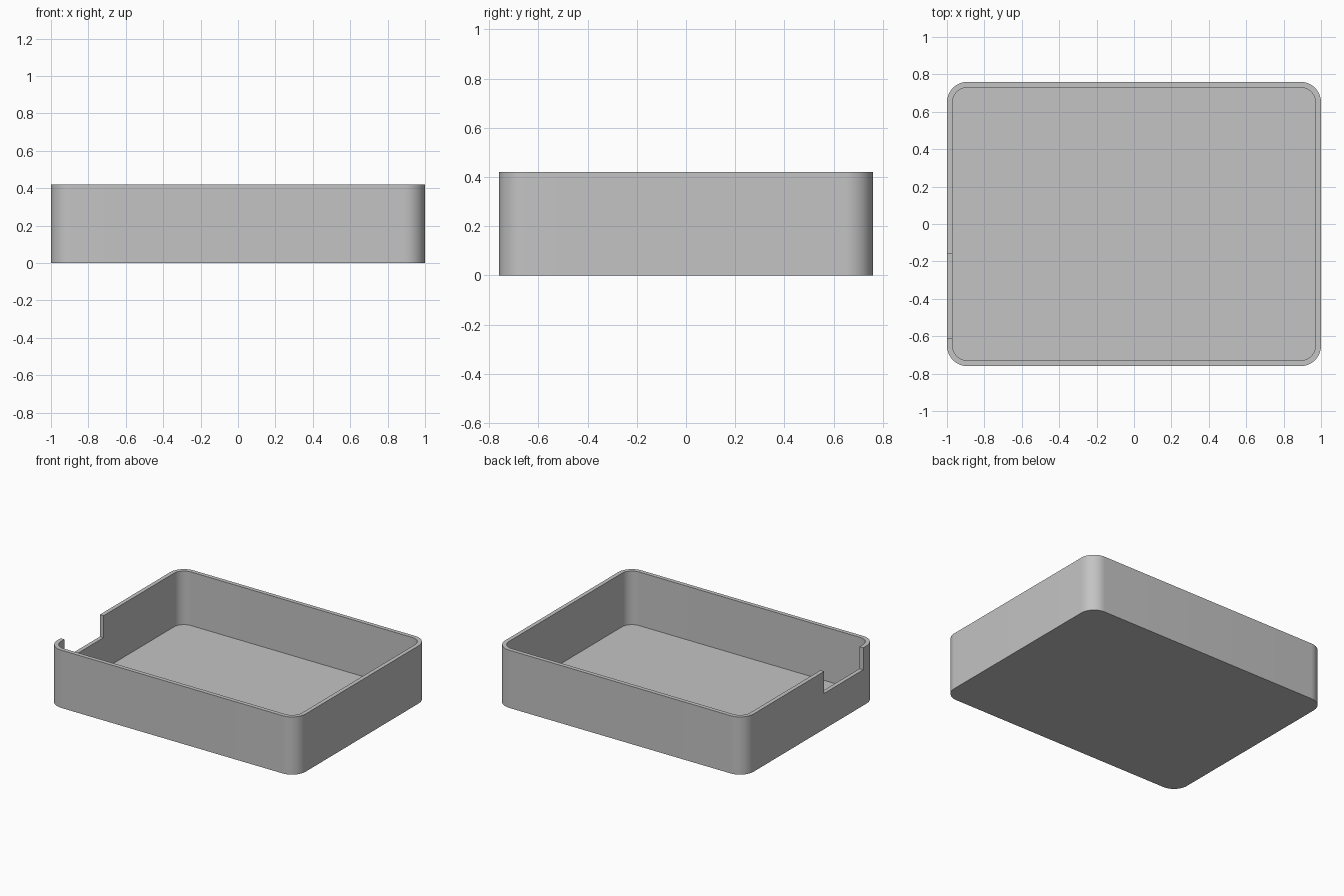
import bpy
import bmesh
from math import radians, sin, cos

old = bpy.data.objects.get("Cube")
if old:
    bpy.data.objects.remove(old, do_unlink=True)

HALF_X, HALF_Y, HEIGHT = 1.0, 0.76, 0.42
WALL, FLOOR, RADIUS, STEPS = 0.03, 0.03, 0.11, 16

grey = bpy.data.materials.new("light grey")
grey.use_nodes = True
colour = (0.55, 0.55, 0.55, 1)
grey.diffuse_color = colour
grey.node_tree.nodes["Principled BSDF"].inputs["Base Color"].default_value = colour


def rounded_ring(bm, inset, z):
    """Ring of vertices around a rounded rectangle."""
    r = RADIUS - inset
    cx, cy = HALF_X - RADIUS, HALF_Y - RADIUS
    ring = []
    for quarter, (sx, sy) in enumerate([(1, 1), (-1, 1), (-1, -1), (1, -1)]):
        for i in range(STEPS + 1):
            a = radians(90 * (quarter + i / STEPS))
            ring.append(bm.verts.new((sx * cx + r * cos(a), sy * cy + r * sin(a), z)))
    return ring


# Open tray: outer wall, rim, inner wall and floor
bm = bmesh.new()
rings = [rounded_ring(bm, inset, z) for inset, z in
         [(0, 0), (0, HEIGHT), (WALL, HEIGHT), (WALL, FLOOR)]]
for low, high in zip(rings, rings[1:]):
    for i in range(len(low)):
        j = (i + 1) % len(low)
        bm.faces.new((low[i], low[j], high[j], high[i]))
bm.faces.new(rings[0][::-1])
bm.faces.new(rings[-1])
bmesh.ops.recalc_face_normals(bm, faces=bm.faces)
mesh = bpy.data.meshes.new("tray")
bm.to_mesh(mesh)
bm.free()
mesh.materials.append(grey)
tray = bpy.data.objects.new("tray", mesh)
bpy.context.collection.objects.link(tray)

# Notch cut down from the rim of one short wall
bpy.ops.mesh.primitive_cube_add(size=1, location=(-1, -0.385, 0.46))
cutter = bpy.context.object
cutter.name = "notch_cutter"
cutter.scale = (0.2, 0.45, 0.4)
cutter.hide_render = True
cutter.data.materials.append(grey)

bpy.ops.object.select_all(action='DESELECT')
tray.select_set(True)
bpy.context.view_layer.objects.active = tray
cut = tray.modifiers.new("notch", 'BOOLEAN')
cut.operation = 'DIFFERENCE'
cut.solver = 'EXACT'
cut.object = cutter
bpy.ops.object.modifier_apply(modifier=cut.name)
bpy.data.objects.remove(cutter, do_unlink=True)

bpy.ops.object.shade_smooth_by_angle(angle=radians(30))
